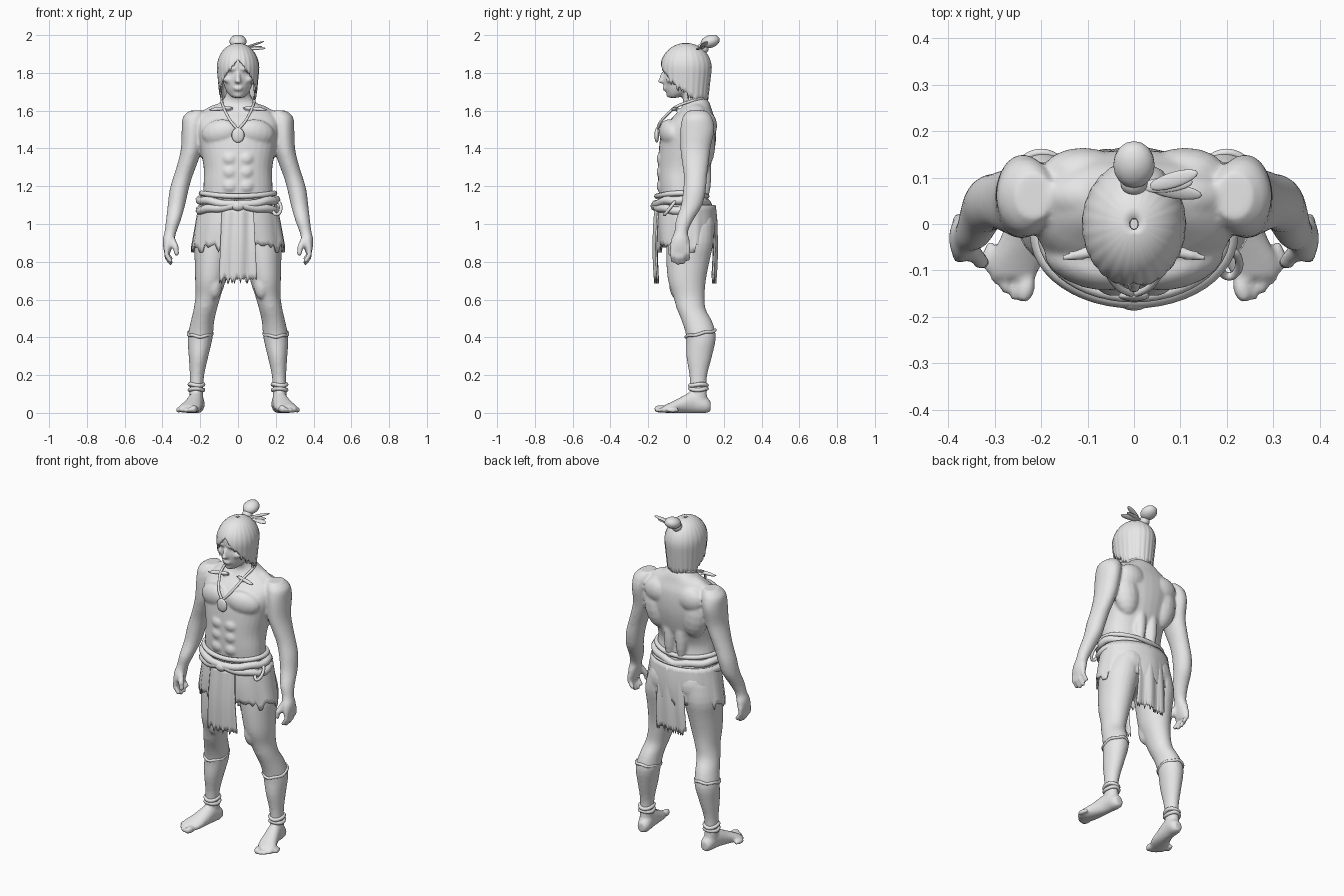
import bpy, bmesh, math, random
from mathutils import Vector, Matrix, Euler

if "Cube" in bpy.data.objects:
    bpy.data.objects.remove(bpy.data.objects["Cube"])

random.seed(4)
TAU = 2 * math.pi
grey = bpy.data.materials.new("plain grey")
grey.diffuse_color = (0.8, 0.8, 0.8, 1)
grey.use_nodes = True
grey.node_tree.nodes["Principled BSDF"].inputs["Base Color"].default_value = grey.diffuse_color


def finish(bm, name):
    bmesh.ops.recalc_face_normals(bm, faces=bm.faces)
    me = bpy.data.meshes.new(name)
    bm.to_mesh(me)
    bm.free()
    me.materials.append(grey)
    for p in me.polygons:
        p.use_smooth = True
    ob = bpy.data.objects.new(name, me)
    bpy.context.collection.objects.link(ob)
    return ob


def spline(rows, steps=3):
    """Catmull-Rom interpolation through tuples."""
    out = []
    for i in range(len(rows) - 1):
        a, b, c, d = (rows[max(i - 1, 0)], rows[i], rows[i + 1], rows[min(i + 2, len(rows) - 1)])
        for k in range(steps):
            t = k / steps
            out.append([0.5 * (2 * q + (r - p) * t + (2 * p - 5 * q + 4 * r - s) * t * t
                               + (3 * q - p - 3 * r + s) * t ** 3) for p, q, r, s in zip(a, b, c, d)])
    return out + [list(rows[-1])]


def skin(bm, rings):
    """Join rings of points into a capped skin."""
    rings = [[bm.verts.new(p) for p in ring] for ring in rings]
    n = len(rings[0])
    for a, b in zip(rings, rings[1:]):
        for i in range(n):
            bm.faces.new((a[i], a[(i + 1) % n], b[(i + 1) % n], b[i]))
    bm.faces.new(rings[0])
    bm.faces.new(rings[-1])


def loft(bm, rows, s=1, along_y=False, power=1.0, n=24):
    """Rows: (height, centre x, centre y, radius x, radius y)."""
    rings = []
    for h, cx, cy, rx, ry in spline(rows):
        ring = []
        for i in range(n):
            c, d = math.cos(TAU * i / n), math.sin(TAU * i / n)
            x = cx + rx * math.copysign(abs(c) ** power, c)
            y = cy + ry * math.copysign(abs(d) ** power, d)
            ring.append((s * x, h, max(y, 0)) if along_y else (s * x, y, h))
        rings.append(ring)
    skin(bm, rings)


def globe(bm, place, s, n=16, m=9):
    rings = []
    for j in range(m + 1):
        t = math.pi * (.03 + .94 * j / m)
        ring = [place(Vector((math.sin(t) * math.cos(TAU * i / n), math.sin(t) * math.sin(TAU * i / n), math.cos(t))))
                for i in range(n)]
        rings.append([(s * p.x, p.y, p.z) for p in ring])
    skin(bm, rings)


def ball(bm, loc, r, rot=(0, 0, 0), s=1):
    mat = Matrix.Translation(loc) @ Euler(rot).to_matrix().to_4x4() @ Matrix.Diagonal((*r, 1))
    globe(bm, lambda p: mat @ p, s)


def limb(bm, a, b, r, s=1):
    """Rounded finger-like capsule."""
    a, b = Vector(a), Vector(b)
    q = (b - a).to_track_quat("Z", "Y")
    globe(bm, lambda p: (b if p.z > 0 else a) + q @ (p * r), s, 10, 7)


def tube(name, pts, r):
    cu = bpy.data.curves.new(name, "CURVE")
    cu.dimensions = "3D"
    cu.bevel_depth, cu.bevel_resolution = r, 2
    sp = cu.splines.new("POLY")
    sp.points.add(len(pts) - 1)
    for p, co in zip(sp.points, pts):
        p.co = (*co, 1)
    sp.use_cyclic_u = sp.use_smooth = True
    cu.materials.append(grey)
    ob = bpy.data.objects.new(name, cu)
    bpy.context.collection.objects.link(ob)


def curtain(name, fn, nu, nv, thick, closed=False):
    """Sheet from a function of column and 0..1 drop."""
    bm = bmesh.new()
    g = [[bm.verts.new(fn(i, j / nv)) for j in range(nv + 1)] for i in range(nu)]
    for i in range(nu if closed else nu - 1):
        k = (i + 1) % nu
        for j in range(nv):
            bm.faces.new((g[i][j], g[k][j], g[k][j + 1], g[i][j + 1]))
    m = finish(bm, name).modifiers.new("thickness", "SOLIDIFY")
    m.thickness, m.offset = thick, 0


# Body: overlapping volumes fused into one skin
bm = bmesh.new()
loft(bm, [(.86, 0, .02, .10, .09), (.92, 0, .02, .185, .12), (1.0, 0, .015, .2, .13), (1.08, 0, -.005, .195, .125),
          (1.15, 0, -.02, .186, .122), (1.22, 0, -.025, .182, .122), (1.30, 0, -.01, .182, .138),
          (1.40, 0, .005, .2, .148), (1.48, 0, .015, .215, .145), (1.55, 0, .035, .215, .12),
          (1.60, 0, .05, .17, .088), (1.64, 0, .055, .1, .07), (1.68, 0, .04, .066, .062),
          (1.74, 0, .03, .062, .06)], power=.9, n=32)
# Head
loft(bm, [(1.668, 0, -.068, .026, .022), (1.685, 0, -.048, .048, .052), (1.72, 0, -.02, .07, .094),
          (1.77, 0, -.005, .082, .116), (1.80, 0, 0, .086, .116), (1.84, 0, 0, .092, .125),
          (1.90, 0, 0, .084, .112), (1.935, 0, 0, .05, .07)])
ball(bm, (0, -.125, 1.775), (.012, .016, .035), (-.25, 0, 0))
ball(bm, (0, -.132, 1.757), (.018, .018, .012))
ball(bm, (0, -.113, 1.718), (.026, .012, .012))
ball(bm, (0, -.087, 1.685), (.026, .018, .018))
for s in (1, -1):
    ball(bm, (.036, -.108, 1.822), (.034, .018, .012), (0, 0, .25), s)   # brow
    ball(bm, (.05, -.085, 1.765), (.028, .02, .02), s=s)                 # cheek
    ball(bm, (.09, .0, 1.785), (.014, .024, .034), s=s)                  # ear
    # Torso muscles
    ball(bm, (.098, -.088, 1.485), (.1, .05, .068), (0, .2, .3), s)
    ball(bm, (.13, .085, 1.42), (.08, .07, .14), (0, .15, 0), s)
    ball(bm, (.11, .11, 1.52), (.09, .055, .075), s=s)
    ball(bm, (.1, .06, 1.595), (.1, .05, .042), (0, .25, 0), s)
    ball(bm, (.04, .095, 1.27), (.036, .04, .16), s=s)
    ball(bm, (.09, .08, .98), (.092, .075, .105), s=s)
    ball(bm, (.09, -.06, 1.61), (.075, .014, .012), (0, .1, -.2), s)
    for z in (1.2, 1.275, 1.345):
        ball(bm, (.042, -.13, z), (.04, .026, .036), s=s)
    # Arm
    loft(bm, [(1.60, .215, .06, .04, .05), (1.565, .23, .06, .062, .078), (1.50, .24, .06, .058, .09),
              (1.40, .246, .05, .056, .08), (1.32, .268, .05, .052, .07), (1.25, .292, .05, .05, .061),
              (1.18, .312, .045, .05, .06), (1.10, .326, .03, .046, .056), (1.02, .342, -.008, .039, .046),
              (.96, .357, -.025, .032, .036), (.92, .367, -.03, .031, .048), (.88, .372, -.032, .025, .052),
              (.85, .374, -.03, .017, .045)], s)
    for i in range(4):
        y, drop = -.07 + .027 * i, (.0, .012, .008, -.012)[i]
        limb(bm, (.378, y, .88), (.378, y - .002, .835 - drop), .0135, s)
        limb(bm, (.378, y - .002, .835 - drop), (.357, y, .805 - drop), .0125, s)
    limb(bm, (.35, -.055, .92), (.33, -.08, .875), .018, s)
    limb(bm, (.33, -.08, .875), (.325, -.083, .845), .0145, s)
    # Leg
    loft(bm, [(1.0, .11, .02, .095, .125), (.90, .128, .02, .104, .125), (.80, .137, .01, .092, .114),
              (.70, .146, .005, .081, .1), (.62, .158, .015, .067, .084), (.55, .173, .028, .062, .076),
              (.48, .189, .06, .062, .08), (.40, .2, .08, .066, .078), (.30, .209, .07, .052, .068),
              (.20, .217, .065, .038, .047), (.12, .22, .065, .036, .044), (.05, .22, .07, .036, .046)], s)
    ball(bm, (.173, -.02, .575), (.036, .035, .045), s=s)
    ball(bm, (.125, -.045, .68), (.042, .045, .08), s=s)
    # Foot with toes
    loft(bm, [(.13, .215, .035, .022, .026), (.105, .215, .042, .038, .044), (.04, .222, .056, .041, .058),
              (-.03, .238, .04, .05, .042), (-.08, .254, .028, .058, .029), (-.115, .262, .02, .05, .02)],
         s, along_y=True)
    for i in range(5):
        r = .021 if i == 0 else .0145
        ball(bm, (.232 + .0205 * i, -.138 + .0044 * i * i, r), (r * .9, .034, r), (0, 0, .25), s)
body = finish(bm, "body")
m = body.modifiers.new("fuse", "REMESH")
m.mode, m.voxel_size, m.use_smooth_shade = "VOXEL", .0085, True
m = body.modifiers.new("soften", "SMOOTH")
m.factor, m.iterations = .5, 3

# Hair: parted cap with a ragged hem
N = 120
rag = [random.uniform(0, .035) * (i % 3 != 0) for i in range(N)]


def hair(i, v):
    a = abs((i / N * 2 + 1) % 2 - 1)              # 0 at the face, 1 at the nape
    hem = 1.872 - .37 * a if a < .33 else 1.75 - .085 * min(1, (a - .33) / .3)
    z = 1.952 + (hem - rag[i] * min(1, a * 4) - 1.952) * v ** 1.6
    k = math.sqrt(max(0, 1 - ((z - 1.825) / .1275) ** 2)) if z > 1.825 else 1 - (1.825 - z) * .9
    k += .012 * math.sin(i * 1.3) * v
    t = TAU * i / N
    return (.106 * k * math.sin(t), -.13 * k * math.cos(t), z)


curtain("hair", hair, N, 14, .012, True)
bm = bmesh.new()
ball(bm, (0, .09, 1.93), (.03, .03, .03))
ball(bm, (0, .128, 1.966), (.045, .052, .034), (.3, 0, 0))
finish(bm, "hair_bun")
bm = bmesh.new()
for loc, rot in (((.085, .095, 1.95), (0, -.3, .3)), ((.09, .07, 1.93), (.4, 0, -.15)), ((.07, .085, 1.935), (0, -.1, .1))):
    ball(bm, loc, (.058, .017, .006), rot)
finish(bm, "hair_feathers")

# Necklace and pendant
half = [(0, .105, 1.665), (.06, .085, 1.665), (.085, .03, 1.652), (.078, -.05, 1.622), (.062, -.095, 1.585),
        (.035, -.135, 1.54), (0, -.152, 1.5)]
line = spline(half, 5)
tube("necklace", line + [(-x, y, z) for x, y, z in line[-2:0:-1]], .0075)
bm = bmesh.new()
ball(bm, (0, -.155, 1.47), (.034, .012, .04))
finish(bm, "pendant")

# Hip wrap with torn hem
tear = [random.choice((0, .01, .02, .045)) for _ in range(72)]


def wrap(i, v):
    t = TAU * i / 72
    flare = .205 + .04 * v
    return (flare * math.cos(t), .003 + (.15 + .008 * math.sin(3 * v)) * math.sin(t) + .004 * math.sin(9 * t) * v,
            1.1 - v * (.205 + tear[i]))


curtain("hip_wrap", wrap, 72, 8, .008, True)

# Hanging front and back panels
for name, side, y0 in (("front_panel", -1, -.158), ("back_panel", 1, .15)):
    fray = [random.choice((0, .008, .03)) for _ in range(33)]

    def panel(i, v):
        u = i / 16 - 1
        y = y0 + side * (.01 * math.sin(v * 3) + .005 * math.sin(u * 7 + v) - .015 * u * u)
        return (u * (.082 + .018 * v), y, 1.09 - v * (.375 + fray[i]))
    curtain(name, panel, 33, 12, .009)


def ellipse(cx, cy, rx, ry, zf, n=48):
    return [(cx + rx * math.cos(TAU * i / n), cy + ry * math.sin(TAU * i / n), zf(TAU * i / n)) for i in range(n)]


# Crossed sash, upper band, knot and side ring
for k in (1, -1):
    tube("sash", ellipse(0, -.022, .203, .138, lambda a: 1.1 + .027 * k * math.cos(a) + .004 * math.sin(7 * a)), .022)
tube("upper_band", ellipse(0, -.022, .194, .133, lambda a: 1.155 + .008 * math.cos(2 * a)), .014)
bm = bmesh.new()
ball(bm, (0, -.165, 1.095), (.036, .022, .026))
finish(bm, "sash_knot")
tube("side_ring", ellipse(.205, -.085, .022, .028, lambda a: 1.085 + .035 * math.sin(a), 24), .009)

# Shin cuffs and ankle bands
for s in (1, -1):
    tube("shin_cuff", ellipse(s * .2, .077, .063, .077, lambda a: .42 + .015 * math.sin(a) + .003 * math.sin(5 * a)), .0085)
    for z in (.125, .148):
        tube("ankle_band", ellipse(s * .22, .066, .036, .044, lambda a: z + .004 * math.sin(2 * a + z * 90)), .011)
